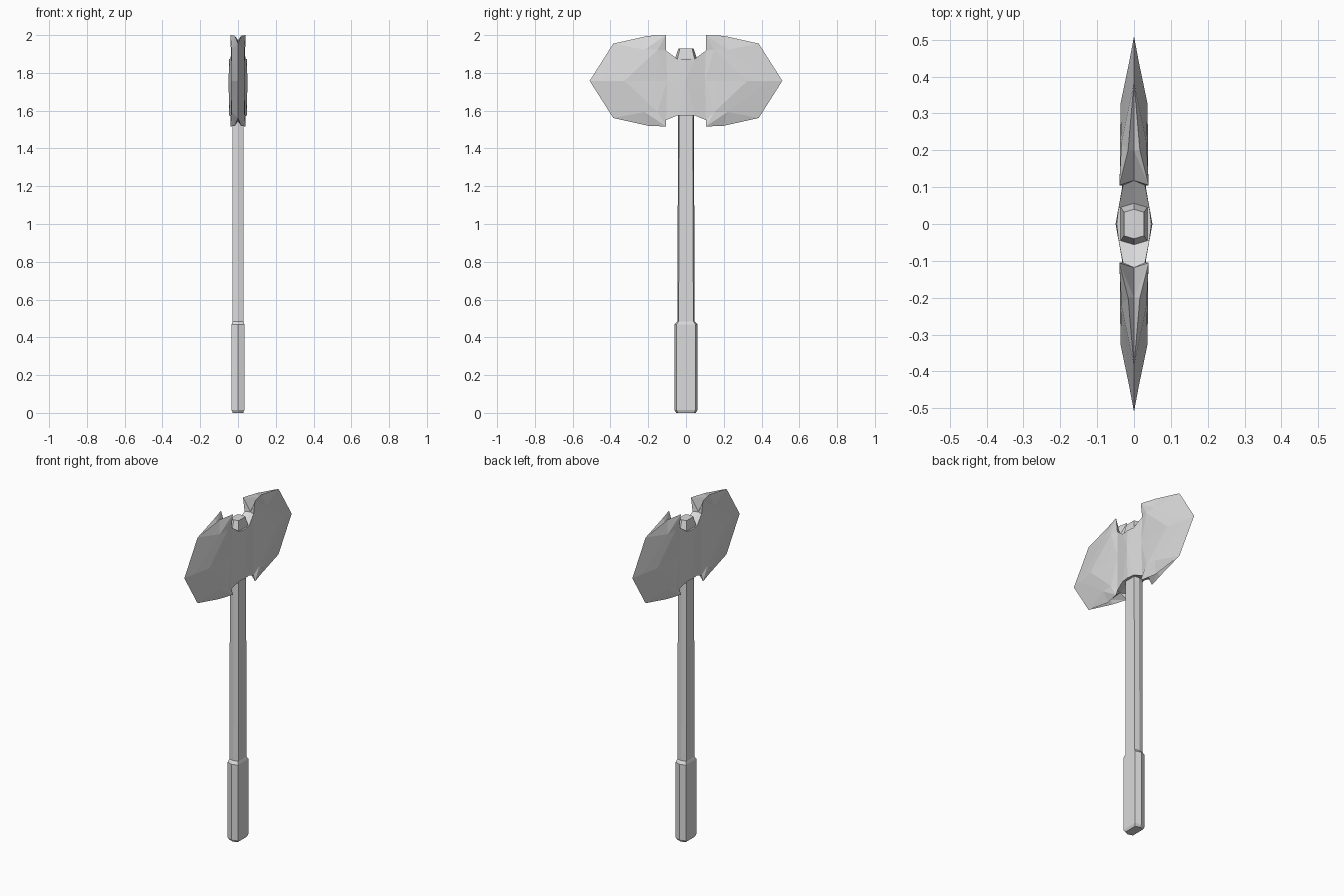
import bpy, bmesh

cube = bpy.data.objects.get("Cube")
if cube:
    bpy.data.objects.remove(cube)

metal = bpy.data.materials.new("pale grey")
metal.use_nodes = True
GREY = (0.7, 0.7, 0.7, 1)
metal.diffuse_color = GREY
metal.node_tree.nodes["Principled BSDF"].inputs["Base Color"].default_value = GREY


def finish(name, bm):
    bmesh.ops.remove_doubles(bm, verts=bm.verts, dist=0.0005)
    bmesh.ops.recalc_face_normals(bm, faces=bm.faces)
    mesh = bpy.data.meshes.new(name)
    bm.to_mesh(mesh)
    bm.free()
    mesh.materials.append(metal)
    bpy.context.collection.objects.link(bpy.data.objects.new(name, mesh))


def hex_bar(name, rings):
    # Six-sided bar; each ring is (z, half width, half depth, flat half length)
    bm = bmesh.new()
    loops = []
    for z, w, d, f in rings:
        outline = [(0, -d), (w, -f), (w, f), (0, d), (-w, f), (-w, -f)]
        loops.append([bm.verts.new((x, y, z)) for x, y in outline])
    for a, b in zip(loops, loops[1:]):
        for i in range(6):
            j = (i + 1) % 6
            bm.faces.new((a[i], a[j], b[j], b[i]))
    bm.faces.new(loops[0])
    bm.faces.new(loops[-1])
    finish(name, bm)


def head_octant(bm, sx, sy, sz, outer, inner):
    # One eighth of the axe head, with the socket notch at the given heights
    def point(x, y, z):
        return bm.verts.new((sx * x, sy * y, 1.758 + sz * z))

    # Cutting rim and the split top of the blade
    tip = point(0, .51, 0)
    shoulder = point(0, .385, .197)
    groove = point(0, .2, .215)
    crest = point(.016, .2, .238)
    horn = point(.04, .105, .242)
    # Side of the blade
    ridge = point(.038, .15, .165)
    bevel = point(.034, .22, .165)
    edge_mid = point(.013, .44, 0)
    cheek = point(.037, .325, 0)
    dip = point(.034, .165, 0)
    # Socket and notch
    socket_side = point(.032, .1, 0)
    socket_mid = point(.05, 0, 0)
    notch_side = point(.03, .105, outer)
    notch_end = point(0, .118, outer)
    notch_corner = point(.042, .045, inner)
    notch_mid = point(.047, 0, inner)
    notch_inner = point(0, .045, inner)
    centre = point(0, 0, inner)

    for face in (
        (socket_mid, socket_side, notch_side, notch_corner),
        (socket_mid, notch_corner, notch_mid),
        (socket_side, dip, ridge),
        (socket_side, ridge, notch_side),
        (notch_side, ridge, horn),
        (dip, cheek, ridge),
        (cheek, edge_mid, bevel, ridge),
        (edge_mid, tip, shoulder),
        (edge_mid, shoulder, bevel),
        (bevel, shoulder, crest),
        (bevel, crest, horn),
        (ridge, bevel, horn),
        (crest, shoulder, groove),
        (horn, crest, groove),
        (horn, groove, notch_end),
        (horn, notch_end, notch_side),
        (notch_side, notch_end, notch_inner, notch_corner),
        (notch_corner, notch_inner, centre, notch_mid),
    ):
        bm.faces.new(face)


# Handle: wide grip below, slim shaft with a tapered end above
hex_bar("grip", [(0, .028, .052, .042), (.015, .034, .062, .05),
                 (.468, .034, .062, .05), (.485, .029, .046, .04)])
hex_bar("shaft", [(.47, .029, .046, .039), (1.55, .029, .042, .036),
                  (1.875, .036, .058, .045), (1.93, .027, .04, .032)])

# Double axe head: the octant reflected to every side
bm = bmesh.new()
for sz, outer, inner in ((1, .16, .115), (-1, .208, .183)):
    for sx in (1, -1):
        for sy in (1, -1):
            head_octant(bm, sx, sy, sz, outer, inner)
finish("axe_head", bm)
